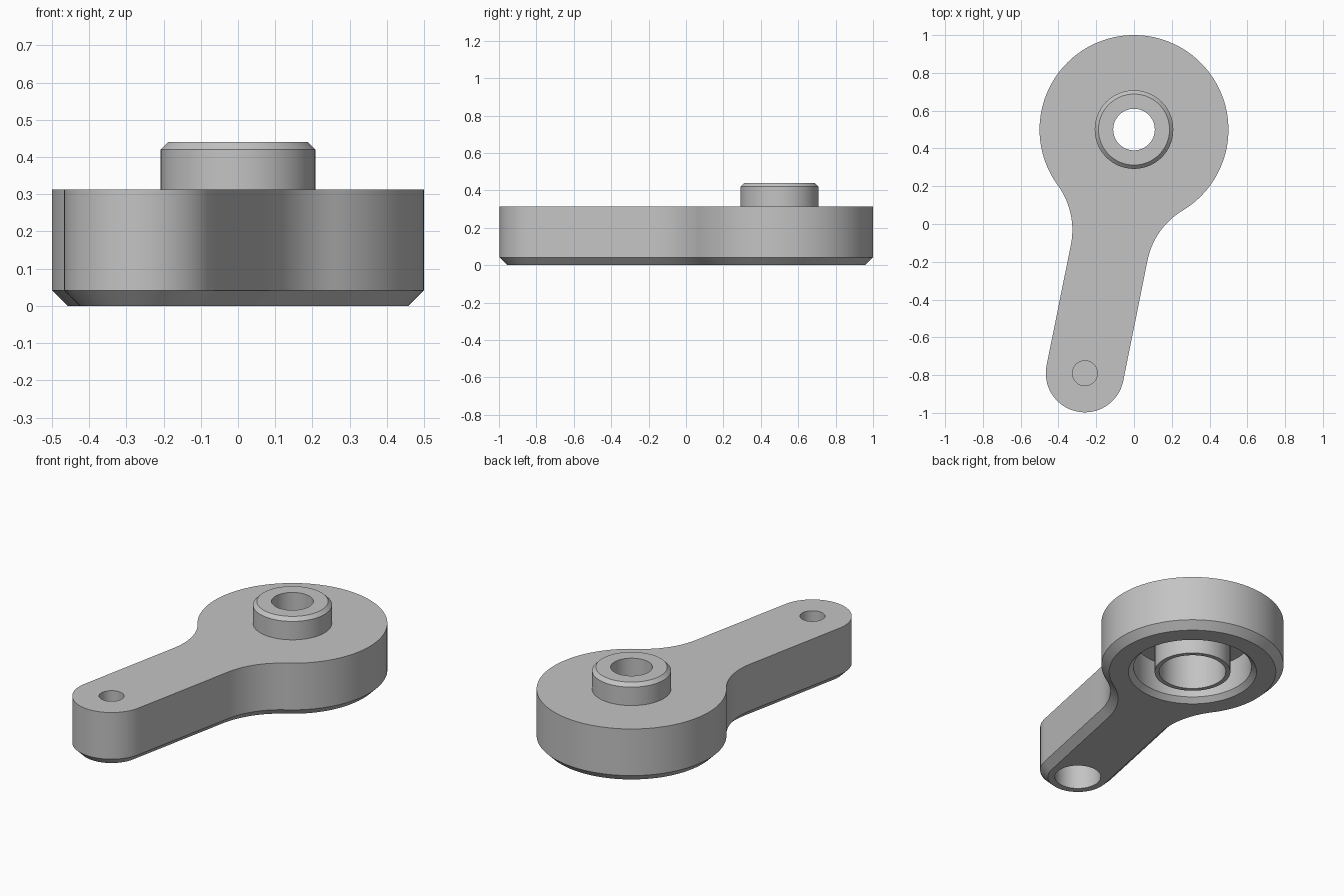
import bpy, bmesh, math
from mathutils import Vector

cube = bpy.data.objects.get("Cube")
if cube:
    bpy.data.objects.remove(cube, do_unlink=True)

# Main dimensions
HUB = Vector((0, 0.5))
PIN = Vector((-0.26, -0.79))
HEAD_R, ARM_R, FILLET_R = 0.5, 0.207, 0.4
HEIGHT, CHAMFER = 0.313, 0.042

grey = bpy.data.materials.new("Grey")
grey.use_nodes = True
colour = (0.55, 0.55, 0.55, 1)
grey.diffuse_color = colour
grey.node_tree.nodes["Principled BSDF"].inputs["Base Color"].default_value = colour


def finish(name, bm):
    bmesh.ops.recalc_face_normals(bm, faces=bm.faces)
    mesh = bpy.data.meshes.new(name)
    bm.to_mesh(mesh)
    bm.free()
    obj = bpy.data.objects.new(name, mesh)
    bpy.context.collection.objects.link(obj)
    mesh.materials.append(grey)
    return obj


def lathe(name, centre, profile, closed=False, sides=96):
    """Turn (radius, height) points about a vertical axis."""
    bm = bmesh.new()
    rings = []
    for r, z in profile:
        rings.append([bm.verts.new((centre.x + r * math.cos(math.tau * i / sides),
                                    centre.y + r * math.sin(math.tau * i / sides), z))
                      for i in range(sides)])
    pairs = list(zip(rings, rings[1:]))
    if closed:
        pairs.append((rings[-1], rings[0]))
    else:
        bm.faces.new(rings[0])
        bm.faces.new(rings[-1])
    for a, b in pairs:
        for i in range(sides):
            j = (i + 1) % sides
            bm.faces.new((a[i], a[j], b[j], b[i]))
    return finish(name, bm)


def arc(cx, cy, r, start, end, steps):
    return [(cx + r * math.cos(start + (end - start) * i / steps),
             cy + r * math.sin(start + (end - start) * i / steps))
            for i in range(steps + 1)]


def outline(inset):
    """Round head, straight arm and round tip, joined by fillets."""
    axis = PIN - HUB
    length = axis.length
    axis.normalize()
    side = Vector((-axis.y, axis.x))
    v = ARM_R + FILLET_R
    u = math.sqrt((HEAD_R + FILLET_R) ** 2 - v ** 2)
    a = math.atan2(v, u)
    half = arc(0, 0, HEAD_R - inset, math.pi, a, 56)
    half += arc(u, v, FILLET_R + inset, a + math.pi, 1.5 * math.pi, 20)
    half += arc(length, 0, ARM_R - inset, math.pi / 2, 0, 24)
    points = half + [(x, -y) for x, y in reversed(half[1:-1])]
    return [HUB + axis * x + side * y for x, y in points]


# Lever body with a chamfered lower rim
bm = bmesh.new()
rings = [[bm.verts.new((p.x, p.y, z)) for p in outline(inset)]
         for inset, z in ((CHAMFER, 0), (0, CHAMFER), (0, HEIGHT))]
bm.faces.new(rings[0])
bm.faces.new(rings[-1])
for low, high in zip(rings, rings[1:]):
    for i in range(len(low)):
        j = (i + 1) % len(low)
        bm.faces.new((low[i], low[j], high[j], high[i]))
body = finish("lever_body", bm)

# Underside pocket, hub opening and the two blind pin holes
cutters = [
    lathe("pocket_cutter", HUB, [(0.362, -0.01), (0.324, 0.028), (0.324, 0.21),
                                 (0.2, 0.21), (0.2, 0.4)]),
    lathe("lower_pin_cutter", PIN, [(0.126, -0.1), (0.126, 0.19)]),
    lathe("upper_pin_cutter", PIN, [(0.066, 0.22), (0.066, 0.4)]),
]
bpy.context.view_layer.objects.active = body
for cutter in cutters:
    cutter.hide_render = True
    mod = body.modifiers.new(cutter.name, 'BOOLEAN')
    mod.operation = 'DIFFERENCE'
    mod.solver = 'EXACT'
    mod.object = cutter
    bpy.ops.object.modifier_apply(modifier=mod.name)
    bpy.data.objects.remove(cutter, do_unlink=True)

# Hub tube with a stepped bore and chamfered top
hub = lathe("hub_tube", HUB, [(0.208, 0), (0.208, 0.42), (0.188, 0.44), (0.11, 0.44),
                              (0.11, 0.215), (0.183, 0.215), (0.183, 0)], closed=True)

# Smooth curved walls, keep edges sharp
bpy.ops.object.select_all(action='DESELECT')
for obj in (body, hub):
    obj.select_set(True)
bpy.context.view_layer.objects.active = body
bpy.ops.object.shade_smooth_by_angle(angle=math.radians(25))
